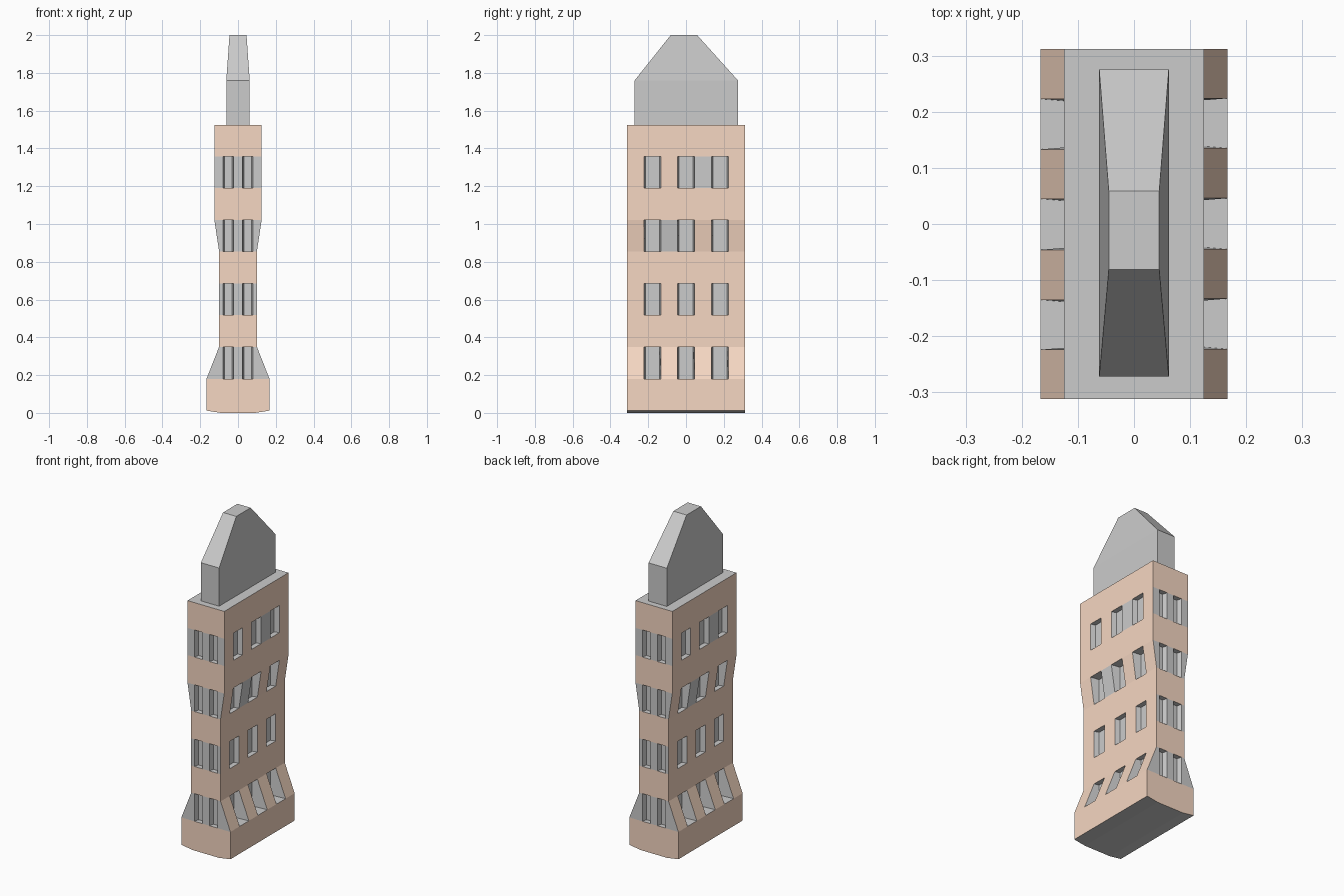
import bpy, bmesh
from mathutils import Matrix

if "Cube" in bpy.data.objects:
    bpy.data.objects.remove(bpy.data.objects["Cube"])

GREY, BRICK = 0, 1
D = 0.312                                   # half depth of the tower
LEVELS = [(0.012, 0.167), (0.18, 0.167), (0.35, 0.10), (0.517, 0.10), (0.685, 0.10),
          (0.855, 0.10), (1.02, 0.125), (1.19, 0.125), (1.357, 0.125), (1.525, 0.125)]
YS = [-D, -0.223, -0.133, -0.045, 0.046, 0.135, 0.224, D]
GREY_PIERS = {(5, 2), (7, 4)}               # (level, column) piers painted grey


def material(name, rgb):
    m = bpy.data.materials.new(name)
    m.diffuse_color = (*rgb, 1)
    m.use_nodes = True
    m.node_tree.nodes["Principled BSDF"].inputs["Base Color"].default_value = m.diffuse_color
    return m


def finish(bm, name, mats=()):
    me = bpy.data.meshes.new(name)
    bm.to_mesh(me)
    bm.free()
    for m in mats:
        me.materials.append(m)
    ob = bpy.data.objects.new(name, me)
    bpy.context.collection.objects.link(ob)
    return ob


def face(bm, pts, mat):
    bm.faces.new([bm.verts.new(p) for p in pts]).material_index = mat


def window(bm, outer, inner):
    # four reveals plus the recessed pane
    for i in range(4):
        j = (i + 1) % 4
        face(bm, [outer[i], outer[j], inner[j], inner[i]], GREY)
    face(bm, inner, GREY)


bm = bmesh.new()
T = 0.008                                   # taper of the reveals
for r, ((z0, w0), (z1, w1)) in enumerate(zip(LEVELS, LEVELS[1:])):
    banded = r % 2 == 1
    # long side wall
    for c, (a, b) in enumerate(zip(YS, YS[1:])):
        quad = [(w0, a, z0), (w0, b, z0), (w1, b, z1), (w1, a, z1)]
        if banded and c % 2 == 1:
            x = min(w0, w1) - 0.03
            window(bm, quad, [(x, a + T, z0), (x, b - T, z0), (x, b - T, z1), (x, a + T, z1)])
        else:
            face(bm, quad, GREY if (r, c) in GREY_PIERS else BRICK)
    # narrow end wall
    if banded:
        lo = [-w0, -0.079, -0.023, 0.023, 0.079, w0]
        hi = [-w1, -0.079, -0.023, 0.023, 0.079, w1]
        for c in range(5):
            quad = [(lo[c], -D, z0), (lo[c + 1], -D, z0), (hi[c + 1], -D, z1), (hi[c], -D, z1)]
            if c % 2 == 1:
                y, a, b = -D + 0.03, lo[c] + T, lo[c + 1] - T
                window(bm, quad, [(a, y, z0), (b, y, z0), (b, y, z1), (a, y, z1)])
            else:
                face(bm, quad, GREY)
    else:
        foot = [(-0.09, -D, 0), (0.09, -D, 0)] if r == 0 else []
        face(bm, [(-w0, -D, z0), *foot, (w0, -D, z0), (w1, -D, z1), (-w1, -D, z1)], BRICK)

# half of the roof deck and of the slightly bowed underside
face(bm, [(0, -D, 1.525), (0.125, -D, 1.525), (0.125, D, 1.525), (0, D, 1.525)], GREY)
face(bm, [(0, -D, 0), (0, D, 0), (0.09, D, 0), (0.09, -D, 0)], GREY)
face(bm, [(0.09, -D, 0), (0.09, D, 0), (0.167, D, 0.012), (0.167, -D, 0.012)], GREY)

# the other half is the same turned by 180 degrees
dup = bmesh.ops.duplicate(bm, geom=bm.verts[:] + bm.edges[:] + bm.faces[:])["geom"]
bmesh.ops.transform(bm, matrix=Matrix.Diagonal((-1, -1, 1, 1)),
                    verts=[g for g in dup if isinstance(g, bmesh.types.BMVert)])
bmesh.ops.remove_doubles(bm, verts=bm.verts, dist=0.0005)
finish(bm, "tower_body", [material("stone_grey", (0.8, 0.8, 0.8)),
                          material("brick", (0.92, 0.68, 0.54))])

# penthouse block with tapered cap
bm = bmesh.new()
rings = []
for z, x, y0, y1 in [(1.525, 0.062, -0.272, 0.275), (1.76, 0.062, -0.272, 0.275),
                     (2.0, 0.045, -0.081, 0.059)]:
    rings.append([bm.verts.new(p) for p in [(-x, y0, z), (x, y0, z), (x, y1, z), (-x, y1, z)]])
for a, b in zip(rings, rings[1:]):
    for i in range(4):
        j = (i + 1) % 4
        bm.faces.new([a[i], a[j], b[j], b[i]])
bm.faces.new(rings[-1])
bm.faces.new(rings[0][::-1])
finish(bm, "roof_block")
